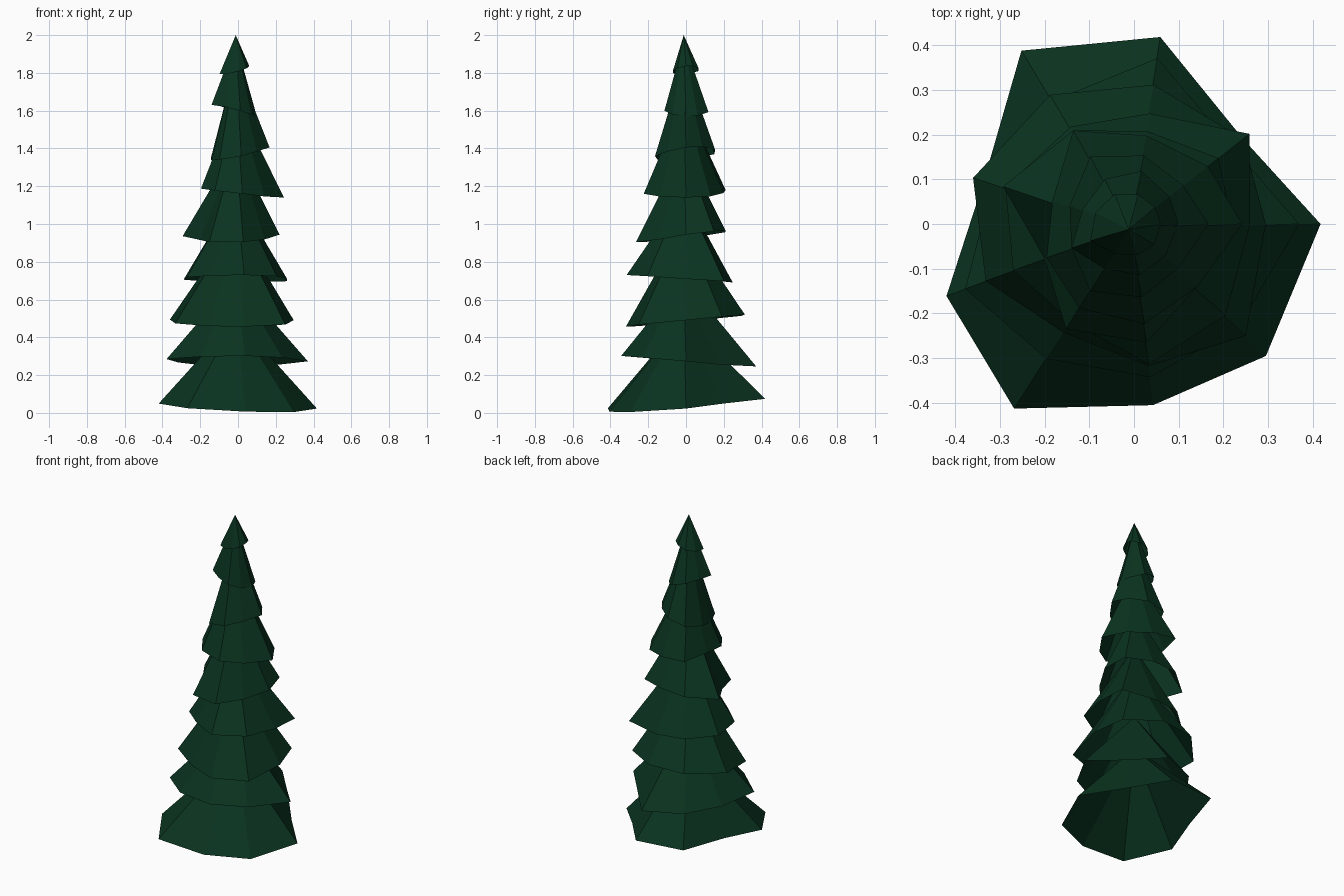
import bpy, bmesh, math

# Single dark green foliage colour
green = bpy.data.materials.new("dark pine green")
green.diffuse_color = (0.003, 0.033, 0.014, 1)

# Nine uneven spokes shared by all tiers
ANGLES = [0, 38, 82, 123, 164, 201, 237, 276, 315]

# Each tier: tip height, rim height, rim tilt (amount, direction of the high side), spoke radii
TIERS = [
    (0.50, 0.043, 0.040, 120, [.418, .31, .423, .463, .35, .45, .493, .408, .418]),
    (0.71, 0.274, 0.028, 268, [.37, .28, .375, .33, .33, .405, .36, .345, .33]),
    (1.00, 0.488, 0.032, 85, [.295, .31, .315, .345, .375, .356, .29, .32, .354]),
    (1.17, 0.710, 0.020, 268, [.26, .328, .25, .26, .30, .29, .26, .316, .29]),
    (1.41, 0.935, 0.033, 75, [.22, .24, .21, .25, .305, .215, .28, .267, .20]),
    (1.66, 1.165, 0.025, 175, [.243, .21, .20, .25, .19, .21, .225, .225, .20]),
    (1.86, 1.373, 0.037, 28, [.167, .14, .155, .18, .15, .15, .18, .165, .14]),
    (1.97, 1.600, 0.032, 185, [.10, .10, .12, .12, .12, .15, .12, .115, .10]),
    (2.00, 1.815, 0.022, 20, [.06, .06, .067, .08, .09, .105, .08, .07, .065]),
]


def skirt(name, tip_z, rim_z, tilt, high, radii):
    """Open flat-shaded cone with an uneven, slightly tilted rim."""
    bm = bmesh.new()
    tip = bm.verts.new((-0.012, -0.012, tip_z))
    rim = []
    for a, r in zip(ANGLES, radii):
        t = math.radians(a)
        z = rim_z + tilt * math.cos(math.radians(a - high))
        rim.append(bm.verts.new((r * math.cos(t), r * math.sin(t), max(z, 0))))
    for i, v in enumerate(rim):
        bm.faces.new((v, rim[(i + 1) % len(rim)], tip))
    mesh = bpy.data.meshes.new(name)
    bm.to_mesh(mesh)
    bm.free()
    mesh.materials.append(green)
    obj = bpy.data.objects.new(name, mesh)
    bpy.context.collection.objects.link(obj)


# Stacked branch tiers, bottom to top
for n, tier in enumerate(TIERS, 1):
    skirt(f"branch_tier_{n}", *tier)
